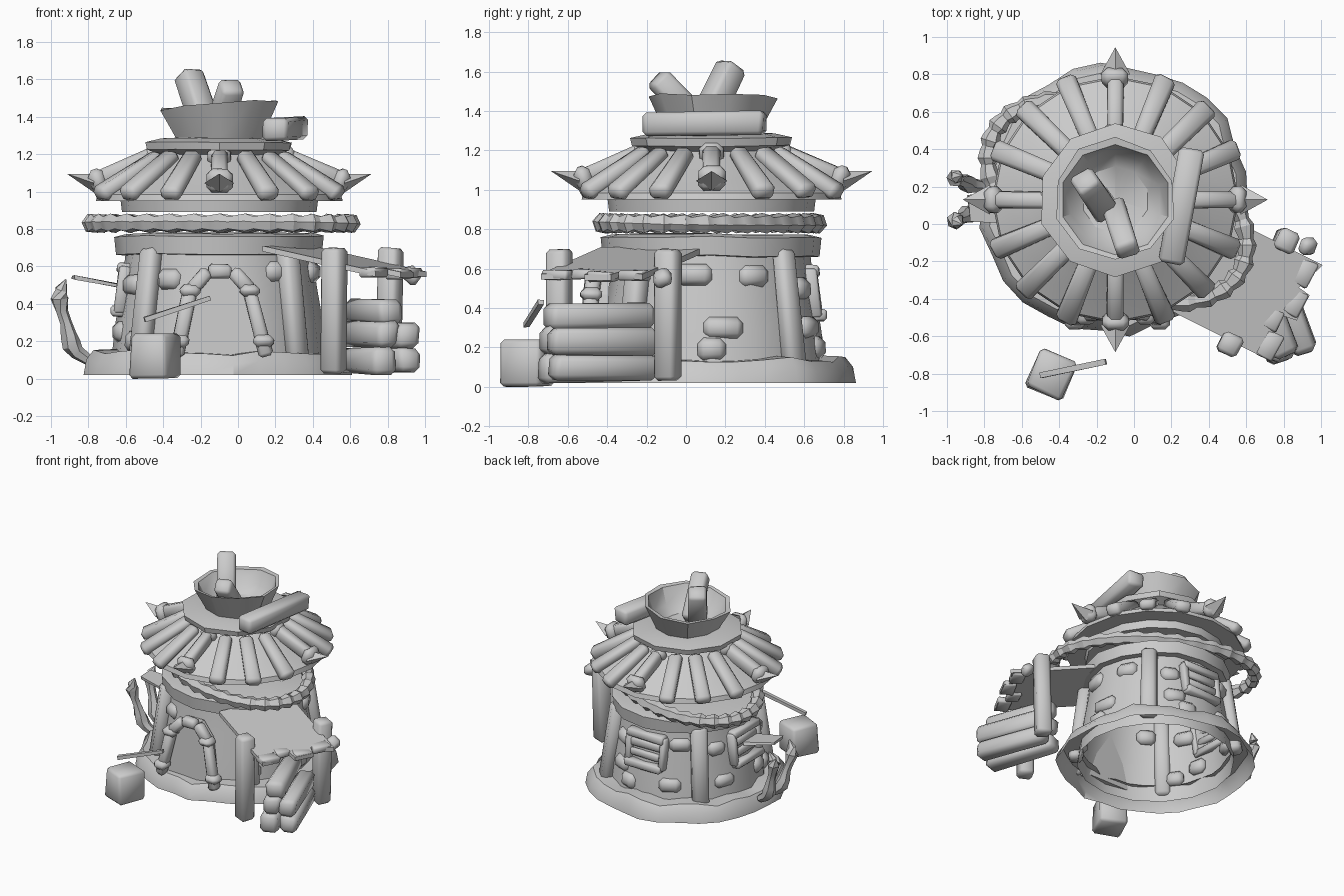
import bpy, bmesh, math, random
from mathutils import Vector, Matrix

if "Cube" in bpy.data.objects:
    bpy.data.objects.remove(bpy.data.objects["Cube"])
random.seed(4)
C = Vector((-0.1, 0.13, 0))          # tower axis
UP = Vector((0, 0, 1))


def finish(name, bm, smooth=35):
    bmesh.ops.recalc_face_normals(bm, faces=bm.faces)
    me = bpy.data.meshes.new(name)
    bm.to_mesh(me)
    bm.free()
    ob = bpy.data.objects.new(name, me)
    bpy.context.collection.objects.link(ob)
    if smooth:
        bpy.ops.object.select_all(action='DESELECT')
        ob.select_set(True)
        bpy.context.view_layer.objects.active = ob
        bpy.ops.object.shade_smooth_by_angle(angle=math.radians(smooth))
    return ob


def polar(r, deg, z):
    a = math.radians(deg)
    return C + Vector((r * math.cos(a), r * math.sin(a), z))


def tangent(deg):
    return Vector((-math.sin(math.radians(deg)), math.cos(math.radians(deg)), 0))


def beam(name, p, q, w, h, up=UP, bevel=0.02, jit=0.006, taper=1.0, smooth=50):
    """Chunky bevelled bar from p to q; h is measured along the up hint."""
    p, q = Vector(p), Vector(q)
    z = (q - p).normalized()
    x = Vector(up).cross(z).normalized()
    y = z.cross(x)
    m = Matrix((x, y, z)).transposed().to_4x4()
    m.translation = (p + q) / 2
    bm = bmesh.new()
    bmesh.ops.create_cube(bm, size=1)
    for v in bm.verts:
        t = taper if v.co.z > 0 else 1
        v.co = Vector((v.co.x * w * t, v.co.y * h * t, v.co.z * (q - p).length))
        v.co += Vector([random.uniform(-jit, jit) for _ in range(3)])
    if bevel:
        bmesh.ops.bevel(bm, geom=bm.edges[:], offset=bevel, segments=1, affect='EDGES')
    bm.transform(m)
    return finish(name, bm, smooth)


def lathe(name, prof, n, jr=0, jz=0, phase=0.0, smooth=35):
    """Revolve (r, z) profile about the tower axis, with optional jitter."""
    bm = bmesh.new()
    rows = []
    for i in range(n):
        dr, dz = random.uniform(-jr, jr), random.uniform(-jz, jz)
        a = 360 * (i + phase) / n
        rows.append([bm.verts.new(polar(max(r + dr * (r > .3), 0.001), a, z + dz * (z > .05)))
                     for r, z in prof])
    for i in range(n):
        A, B = rows[i], rows[(i + 1) % n]
        for j in range(len(prof) - 1):
            bm.faces.new((A[j], B[j], B[j + 1], A[j + 1]))
    bmesh.ops.remove_doubles(bm, verts=bm.verts, dist=0.003)
    return finish(name, bm, smooth)


def sweep(name, pts, radii, sides=6, closed=False):
    """Tube along points with a radius at each point."""
    bm = bmesh.new()
    n = len(pts)
    rings = []
    for i, (p, r) in enumerate(zip(pts, radii)):
        a = pts[(i - 1) % n] if closed or i else p
        b = pts[(i + 1) % n] if closed or i < n - 1 else p
        z = (b - a).normalized()
        x = z.cross(Vector((.1, .2, 1))).normalized()
        y = z.cross(x)
        angles = [math.tau * s / sides for s in range(sides)]
        rings.append([bm.verts.new(p + r * (x * math.cos(t) + y * math.sin(t))) for t in angles])
    for i in range(n if closed else n - 1):
        A, B = rings[i], rings[(i + 1) % n]
        for s in range(sides):
            bm.faces.new((A[s], A[(s + 1) % sides], B[(s + 1) % sides], B[s]))
    if not closed:
        bm.faces.new(rings[0])
        bm.faces.new(rings[-1])
    return finish(name, bm, 30)


def slab(name, pts, thick):
    """Polygon thickened by the vector thick."""
    bm = bmesh.new()
    a = [bm.verts.new(p) for p in pts]
    b = [bm.verts.new(p + thick) for p in pts]
    bm.faces.new(a)
    bm.faces.new(b)
    for i in range(len(a)):
        j = (i + 1) % len(a)
        bm.faces.new((a[i], a[j], b[j], b[i]))
    return finish(name, bm, 0)


# tower body, open underneath
lathe("stone_footing", [(.72, .02), (.705, .09), (.665, .14), (.54, .145)], 30, .025, .018)
lathe("tower_wall", [(.585, .03), (.555, .3), (.52, .5), (.5, .68)], 16)
lathe("wall_band", [(.48, .66), (.55, .665), (.56, .76), (.5, .775), (0, .775)], 16, .006, .005)
for a in (45, 135, 225, 315):
    beam("wall_post", polar(.6, a, .08), polar(.515, a, .7), .12, .1, tangent(a - 90), .025)

# stones set in the wall: angle, height, width
for a, z, w in [(238, .53, .14), (309, .57, .16), (316, .21, .14), (205, .5, .16), (195, .25, .14),
                (350, .57, .18), (6, .3, .2), (0, .19, .14), (25, .56, .16), (62, .5, .14), (65, .3, .16),
                (112, .24, .16), (120, .55, .16), (150, .5, .14), (155, .25, .16), (75, .2, .14), (215, .2, .14)]:
    t, c = tangent(a), polar(.58 - .15 * z, a, z)
    beam("wall_stone", c - t * w / 2, c + t * w / 2, .11, .08, tangent(a - 90), .03)

# boarded windows at the back and left
for a in (90, 180):
    t, n = tangent(a), tangent(a - 90)
    for z, w, d in ((.36, .32, .08), (.44, .26, .04), (.52, .26, .04), (.59, .32, .08)):
        c = polar(.595 - .15 * z, a, z)
        beam("window_board", c - t * w / 2, c + t * w / 2, .06, d, n, .012)
    for s in (-.15, .15):
        beam("window_jamb", polar(.53, a, .35) + t * s, polar(.5, a, .6) + t * s, .05, .07, n, .012)
beam("window_shutter", (-.64, .1, .495), (-.88, .08, .54), .2, .025, bevel=0, taper=.7)

# arched doorway
slab("door_panel", [Vector((x, -.475 + .05 * z, z)) for x, z in
                    ((-.32, .1), (.12, .1), (.06, .47), (-.03, .58), (-.16, .58), (-.25, .47))], Vector((0, .06, 0)))
arch = [Vector(p) for p in ((-.33, -.51, .12), (-.255, -.48, .47), (-.16, -.47, .575),
                            (-.03, -.47, .575), (.065, -.48, .47), (.15, -.51, .12))]
for p, q in zip(arch, arch[1:]):
    beam("door_frame", p, q, .075, .08, (0, -1, 0), .018)
for p in (arch[0] + Vector((.015, 0, .08)), arch[1], arch[4], arch[5] + Vector((-.015, 0, .08))):
    beam("frame_knot", p - UP * .035, p + UP * .035, .11, .11, (0, -1, 0), .025)

# rope hoop, an oval turned off the x axis
pts, th = [], math.radians(-30)
for i in range(96):
    a = math.tau * i / 96
    x, y = .755 * math.cos(a), .45 * math.sin(a)
    pts.append(C + Vector((x * math.cos(th) - y * math.sin(th) + .01, x * math.sin(th) + y * math.cos(th) - .01, .83)))
sweep("rope_hoop", pts, [(.038, .047, .055)[i % 3] for i in range(96)], 6, True)

# main roof
lathe("roof_underside", [(0, .9), (.52, .89), (.53, .97)], 16)
lathe("roof_cone", [(.5, .95), (.66, .95), (.65, .985), (.48, 1.09), (.32, 1.2)], 16)
for i in range(16):
    a = 22.5 * i
    if i % 4:
        beam("roof_beam", polar(.7, a, .98), polar(.35, a, 1.195), .115, .085, bevel=.022, taper=.85)
        continue
    beam("hip_beam", polar(.68, a, 1.045), polar(.33, a, 1.195), .09, .1)
    for r, z, s in ((.65, 1.06, .14), (.36, 1.185, .12)):
        beam("hip_knot", polar(r + .04, a, z - .015), polar(r - .04, a, z + .015), s, s * .9, bevel=.03)
    base, t = polar(.67, a, 1.045), tangent(a)
    bm = bmesh.new()
    ring = [bm.verts.new(base + d) for d in (t * .08, UP * .05, t * -.08, UP * -.05)]
    tip = bm.verts.new(polar(.815, a, 1.095))
    bm.faces.new(ring)
    for k in range(4):
        bm.faces.new((ring[k], ring[(k + 1) % 4], tip))
    finish("hip_spike", bm, 0)

# collar and open chimney bowl
lathe("roof_collar", [(.28, 1.18), (.36, 1.21), (.4, 1.225), (.41, 1.265), (.32, 1.285), (.2, 1.29)], 10, .008, .006, .5)
bowl = lathe("chimney_bowl", [(.23, 1.27), (.33, 1.465), (.295, 1.46), (.25, 1.36), (.18, 1.3), (0, 1.28)],
             10, .012, .012, .5)
for v in bowl.data.vertices:
    if v.co.z > 1.4:
        v.co.z += .08 * (v.co.x + .1)
beam("chimney_log", (-.16, .08, 1.31), (-.265, .235, 1.63), .14, .13)
beam("chimney_log", (-.11, .1, 1.31), (-.03, -.15, 1.57), .13, .12)
beam("leaning_plank", (.2, -.21, 1.335), (.31, .4, 1.34), .14, .125)

# lean-to roof: u runs outward from the tower, v along it
A, out, side = Vector((.13, -.43, .71)), Vector((.89, -.45, -.2)), Vector((.265, .52, 0))
edge = [(0, 0), (.68, 0), (.68, .22), (.62, .24), (.62, .42), (.7, .44), (.7, .7), (.63, .72), (.69, 1), (0, 1)]
slab("lean_to_roof", [A + out * u + side * v for u, v in edge], Vector((0, 0, -.03)))
for u, v0, v1 in ((.63, 0, .25), (.58, .25, .45), (.65, .46, .7), (.62, .74, .98)):
    drop = UP * .02
    beam("roof_batten", A + out * u + side * v0 - drop, A + out * u + side * v1 - drop, .1, .05, bevel=.01)
for x, y, l in ((.515, -.645, 0), (.8, -.09, .02)):
    beam("lean_to_post", (x, y, .03), (x + l, y, .7), .115, .115, (.45, .89, 0))
beam("roof_peg", (.91, -.1, .53), (.95, -.14, .58), .09, .09, (0, 1, 0))

# firewood stack
d = Vector((-.1, .265, 0))
for x, y, z in ((.69, -.47, .095), (.82, -.42, .1), (.7, -.46, .235), (.815, -.43, .23), (.72, -.44, .365)):
    c = Vector((x, y, z))
    beam("firewood_log", c - d, c + d, .135, .135, bevel=.028, jit=.012)

# chopping block with stick
beam("chopping_block", (-.44, -.805, 0), (-.44, -.805, .24), .22, .23, (.4, .9, 0), .02, .006, .95)
beam("stick", (-.5, -.81, .315), (-.15, -.735, .43), .03, .025, bevel=0, jit=.002)

# curved tusks at the left
for y0, y1 in ((.2, .26), (.07, 0)):
    path = [(-.8, .1), (-.86, .14), (-.89, .18), (-.905, .23), (-.92, .3), (-.94, .36), (-.955, .43), (-.945, .475), (-.92, .53)]
    tusk = [Vector((x, y0 + (y1 - y0) * i / 8, z)) for i, (x, z) in enumerate(path)]
    sweep("tusk", tusk, [.03, .04, .052, .045, .032, .032, .048, .035, .004])
